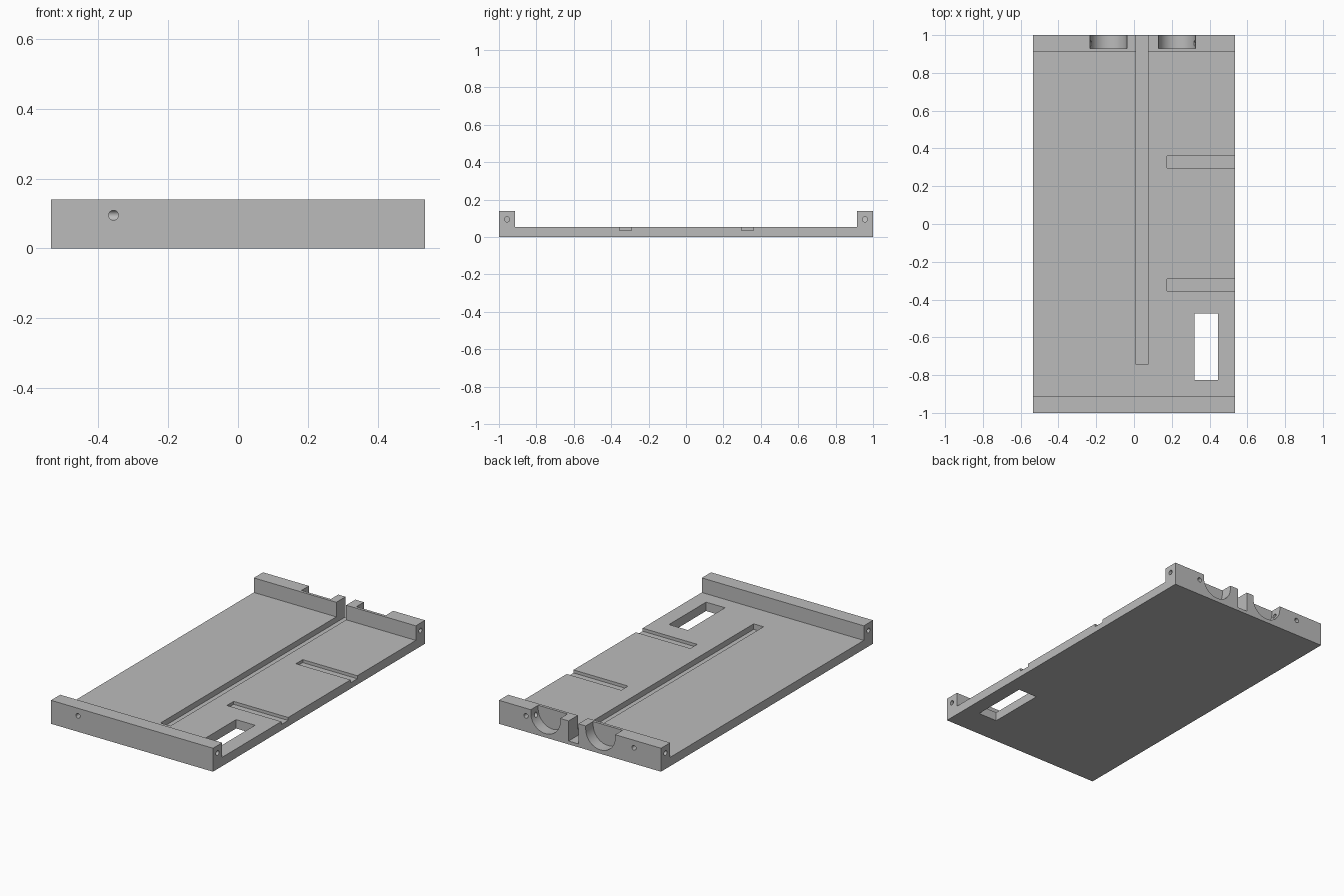
import bpy, bmesh, math
from mathutils import Matrix, Vector

cube = bpy.data.objects.get("Cube")
if cube:
    bpy.data.objects.remove(cube, do_unlink=True)

W, L, H = 0.535, 1.0, 0.14      # half width, half length, wall height
FLOOR, WALL = 0.053, 0.913      # plate thickness, inner wall position
HOLE_Z, HOLE_R = 0.095, 0.014

grey = bpy.data.materials.new("plain grey")
grey.use_nodes = True
grey.diffuse_color = (0.5, 0.5, 0.5, 1)
grey.node_tree.nodes["Principled BSDF"].inputs["Base Color"].default_value = (0.5, 0.5, 0.5, 1)


def add_object(name, bm):
    bmesh.ops.recalc_face_normals(bm, faces=bm.faces)
    mesh = bpy.data.meshes.new(name)
    bm.to_mesh(mesh)
    bm.free()
    mesh.materials.append(grey)
    obj = bpy.data.objects.new(name, mesh)
    bpy.context.collection.objects.link(obj)
    return obj


def prism(name, profile, axis, start, end):
    """Extrude a closed 2D profile along x or y."""
    bm = bmesh.new()
    if axis == 'x':
        verts = [bm.verts.new((start, a, b)) for a, b in profile]
        move = Vector((end - start, 0, 0))
    else:
        verts = [bm.verts.new((a, start, b)) for a, b in profile]
        move = Vector((0, end - start, 0))
    face = bm.faces.new(verts)
    out = bmesh.ops.extrude_face_region(bm, geom=[face])
    bmesh.ops.translate(bm, vec=move,
                        verts=[g for g in out["geom"] if isinstance(g, bmesh.types.BMVert)])
    return add_object(name, bm)


def box(name, x0, x1, y0, y1, z0, z1):
    return prism(name, [(x0, z0), (x1, z0), (x1, z1), (x0, z1)], 'y', y0, y1)


def circle(cx, cz, r, n, a0=0.0, a1=2 * math.pi, closed=True):
    steps = n if closed else n - 1
    return [(cx + r * math.cos(a0 + (a1 - a0) * i / steps),
             cz + r * math.sin(a0 + (a1 - a0) * i / steps)) for i in range(n)]


# Plate with a raised wall at each end
tray = prism("base_tray", [(-L, 0), (L, 0), (L, H), (WALL, H), (WALL, FLOOR),
                           (-WALL, FLOOR), (-WALL, H), (-L, H)], 'x', -W, W)

cutters = []
# Long channel running out through the back wall
cutters.append(box("channel_cutter", 0.01, 0.075, -0.745, L + 0.1, 0.02, H + 0.1))
# Rectangular window through the plate
cutters.append(box("window_cutter", 0.32, 0.445, -0.825, -0.475, -0.1, H + 0.1))
# Shallow side grooves
for y in (-0.323, 0.329):
    cutters.append(box("groove_cutter", 0.175, W + 0.1, y - 0.032, y + 0.032, 0.035, H))
# Rounded pockets in the back wall
for x in (-0.135, 0.228):
    r = 0.097
    arc = circle(x, 0.12, r, 33, math.pi, 2 * math.pi, False)
    cutters.append(prism("pocket_cutter", arc + [(x + r, H + 0.1), (x - r, H + 0.1)],
                         'y', 0.93, L + 0.1))
# Screw holes from the ends of both walls
for y in (-0.957, 0.957):
    for s in (-1, 1):
        cutters.append(prism("end_hole_cutter", circle(y, HOLE_Z, HOLE_R, 24),
                             'x', s * 0.17, s * (W + 0.1)))
# Screw holes from the outer faces of the walls
for x, s in ((-0.356, -1), (-0.356, 1), (0.356, 1)):
    cutters.append(prism("face_hole_cutter", circle(x, HOLE_Z, HOLE_R, 24),
                         'y', s * 0.956, s * (L + 0.1)))

for c in cutters:
    c.hide_render = True
    mod = tray.modifiers.new(c.name, 'BOOLEAN')
    mod.operation, mod.solver, mod.object = 'DIFFERENCE', 'EXACT', c

# Bake the cuts and drop the helpers
bpy.context.view_layer.update()
graph = bpy.context.evaluated_depsgraph_get()
mesh = bpy.data.meshes.new_from_object(tray.evaluated_get(graph))
tray.modifiers.clear()
tray.data = mesh
mesh.name = "base_tray"
mesh.materials.clear()
mesh.materials.append(grey)
for p in mesh.polygons:
    p.material_index = 0
for c in cutters:
    bpy.data.objects.remove(c, do_unlink=True)

# Smooth the round cuts, keep every edge crisp
bpy.ops.object.select_all(action='DESELECT')
tray.select_set(True)
bpy.context.view_layer.objects.active = tray
bpy.ops.object.shade_smooth_by_angle(angle=math.radians(30))
